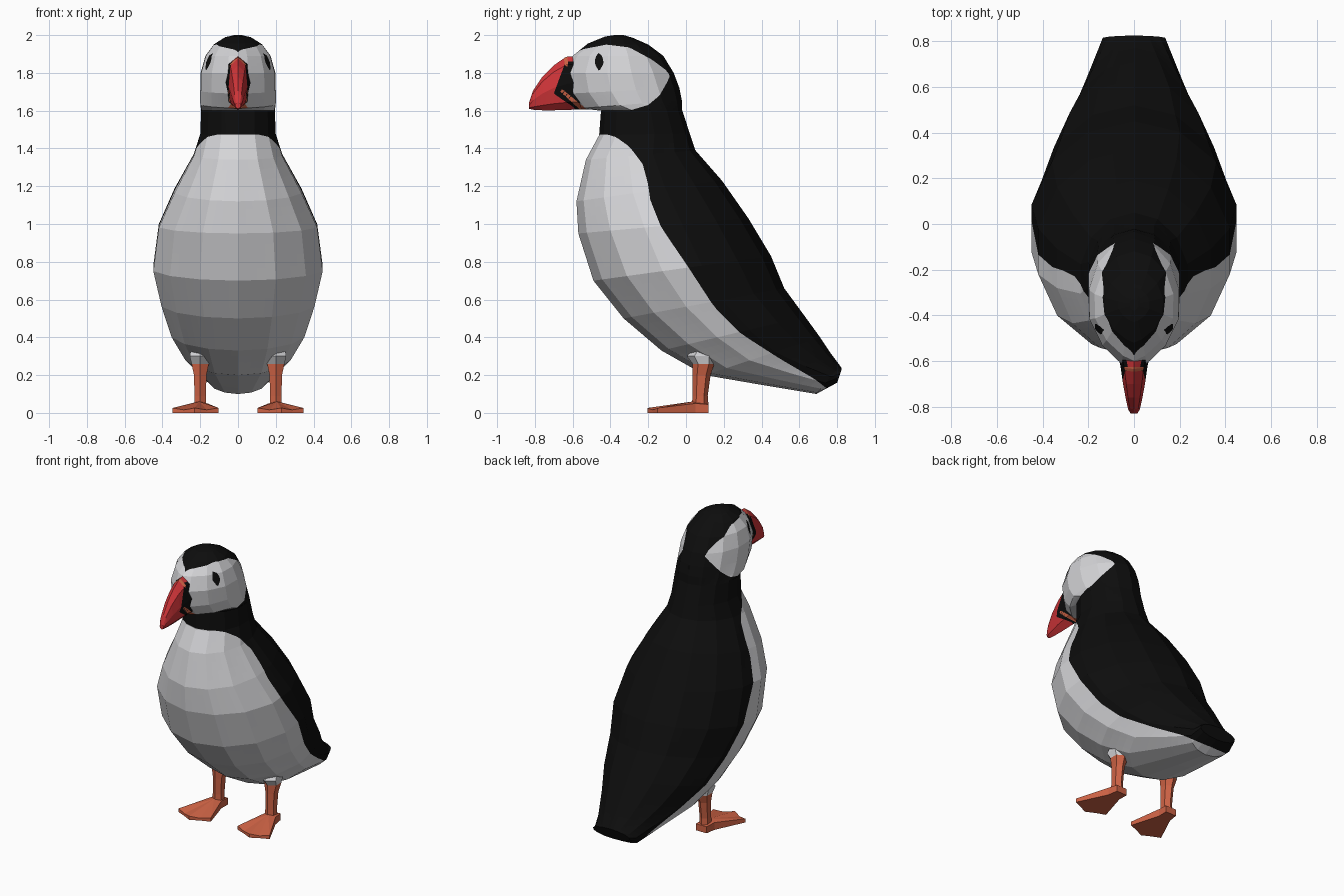
import bpy, bmesh, math
from mathutils import Vector

if "Cube" in bpy.data.objects:
    bpy.data.objects.remove(bpy.data.objects["Cube"])


def material(name, rgb):
    m = bpy.data.materials.new(name)
    m.diffuse_color = (*rgb, 1)
    m.use_nodes = True
    m.node_tree.nodes["Principled BSDF"].inputs["Base Color"].default_value = m.diffuse_color
    return m


MATS = [material("black feathers", (0.004, 0.004, 0.004)),
        material("white feathers", (0.66, 0.66, 0.68)),
        material("red beak", (0.62, 0.035, 0.04)),
        material("orange skin", (0.62, 0.125, 0.06))]
BLACK, WHITE, RED, ORANGE = range(4)


def signed_distance(p, poly):
    """Positive inside the (y, z) polygon, negative outside."""
    inside, best = False, 1e9
    for a, b in zip(poly, poly[1:] + poly[:1]):
        a, b = Vector(a), Vector(b)
        d = b - a
        t = max(0, min(1, (p - a).dot(d) / d.length_squared))
        best = min(best, (p - a - d * t).length)
        if (a.y > p.y) != (b.y > p.y) and p.x < a.x + d.x * (p.y - a.y) / d.y:
            inside = not inside
    return best if inside else -best


def paint(bm, poly, mat):
    """Cut the mesh along a side-view outline and colour the inside."""
    f = {v: signed_distance(Vector((v.co.y, v.co.z)), poly) for v in bm.verts}
    cut = []
    for e in list(bm.edges):
        a, b = e.verts
        if f[a] * f[b] < 0:
            cut.append(bmesh.utils.edge_split(e, a, f[a] / (f[a] - f[b]))[1])
    if cut:
        bmesh.ops.connect_verts(bm, verts=cut)
    for face in bm.faces:
        if sum(f.get(v, 0) for v in face.verts) > 0:
            face.material_index = mat


def finish(bm, name):
    me = bpy.data.meshes.new(name)
    bm.to_mesh(me)
    bm.free()
    for m in MATS:
        me.materials.append(m)
    ob = bpy.data.objects.new(name, me)
    bpy.context.collection.objects.link(ob)
    return ob


def loft(name, rings, sides, mat, patches=(), cuts=0, x0=0, taper=1,
         cap_start=True, cap_end=True):
    """Rings are (front y, front z, back y, back z, half width)."""
    bm = bmesh.new()
    loops = []
    for fy, fz, by, bz, w in rings:
        loop = []
        for i in range(sides):
            a = 2 * math.pi * i / sides
            c, s = math.cos(a), math.sin(a)
            sx = math.copysign(abs(s) ** (taper if c > 0 else 1), s)
            loop.append(bm.verts.new((x0 + w * sx,
                                      (fy + by) / 2 + (fy - by) / 2 * c,
                                      (fz + bz) / 2 + (fz - bz) / 2 * c)))
        loops.append(loop)
    for lo, hi in zip(loops, loops[1:]):
        for i in range(sides):
            j = (i + 1) % sides
            bm.faces.new((lo[i], lo[j], hi[j], hi[i]))
    if cap_start:
        bm.faces.new(loops[0])
    if cap_end:
        bm.faces.new(loops[-1])
    bmesh.ops.recalc_face_normals(bm, faces=bm.faces)
    if cuts:
        bmesh.ops.subdivide_edges(bm, edges=bm.edges[:], cuts=cuts,
                                  use_grid_fill=True)
    for face in bm.faces:
        face.material_index = mat
    for poly, m in patches:
        paint(bm, poly, m)
    return finish(bm, name)


# body: neck down to tail, with the white breast
breast = [(-0.9, 1.475), (-0.42, 1.475), (-0.37, 1.46), (-0.30, 1.41), (-0.23, 1.32),
          (-0.20, 1.21), (-0.19, 1.13), (-0.13, 0.98), (0, 0.79), (0.15, 0.56),
          (0.29, 0.42), (0.50, 0.285), (0.68, 0.18), (0.745, 0.13), (0.75, 0.0),
          (-0.9, 0.0)]
loft("body", [(-0.45, 1.60, -0.02, 1.60, 0.20),
              (-0.46, 1.47, 0.02, 1.48, 0.205),
              (-0.53, 1.34, 0.05, 1.39, 0.24),
              (-0.58, 1.12, 0.19, 1.23, 0.345),
              (-0.57, 0.95, 0.33, 1.03, 0.43),
              (-0.49, 0.70, 0.45, 0.83, 0.46),
              (-0.33, 0.50, 0.52, 0.66, 0.415),
              (-0.13, 0.33, 0.63, 0.51, 0.36),
              (0.10, 0.20, 0.71, 0.40, 0.285),
              (0.42, 0.145, 0.77, 0.31, 0.215),
              (0.69, 0.10, 0.815, 0.25, 0.16),
              (0.80, 0.16, 0.825, 0.235, 0.14)],
     14, BLACK, [(breast, WHITE)], cuts=3, cap_start=False)

# head: white cheeks, eyes and beak rim
cheek = [(-0.625, 1.88), (-0.55, 1.925), (-0.42, 1.95), (-0.30, 1.935), (-0.18, 1.87),
         (-0.10, 1.81), (-0.085, 1.785), (-0.10, 1.75), (-0.14, 1.68), (-0.20, 1.63),
         (-0.30, 1.60), (-0.42, 1.59), (-0.54, 1.59), (-0.545, 1.61), (-0.63, 1.72),
         (-0.635, 1.80)]
eye = [(-0.485, 1.86), (-0.475, 1.89), (-0.46, 1.91), (-0.445, 1.89), (-0.435, 1.86),
       (-0.445, 1.83), (-0.46, 1.81), (-0.475, 1.83)]
mouth_rim = [(-0.67, 1.705), (-0.655, 1.715), (-0.53, 1.61), (-0.53, 1.595), (-0.55, 1.595)]
brow_rim = [(-0.65, 1.90), (-0.627, 1.90), (-0.625, 1.83), (-0.64, 1.83)]
loft("head", [(-0.45, 1.60, -0.02, 1.60, 0.20),
              (-0.56, 1.612, -0.022, 1.655, 0.205),
              (-0.625, 1.69, -0.035, 1.72, 0.205),
              (-0.64, 1.80, -0.065, 1.80, 0.203),
              (-0.60, 1.89, -0.12, 1.89, 0.177),
              (-0.52, 1.955, -0.20, 1.95, 0.13),
              (-0.43, 1.992, -0.28, 1.985, 0.07),
              (-0.38, 2.0, -0.33, 2.0, 0.02)],
     14, BLACK, [(cheek, WHITE), (eye, BLACK), (mouth_rim, ORANGE)],
     cuts=4, taper=1.55, cap_start=False)

# beak: deep and narrow, with a dark base
base = [(-0.637, 1.86), (-0.70, 1.69), (-0.59, 1.615), (-0.57, 1.55), (-0.4, 1.55),
        (-0.4, 1.86)]
loft("beak", [(-0.57, 1.89, -0.50, 1.605, 0.08),
              (-0.635, 1.885, -0.60, 1.605, 0.06),
              (-0.70, 1.84, -0.70, 1.602, 0.048),
              (-0.76, 1.78, -0.76, 1.602, 0.037),
              (-0.81, 1.705, -0.81, 1.605, 0.026),
              (-0.83, 1.645, -0.83, 1.61, 0.015)],
     8, RED, [(base, BLACK), (mouth_rim, ORANGE), (brow_rim, ORANGE)], cuts=5)


# webbed foot: three toes fanned from the ankle
def foot(name, side):
    bm = bmesh.new()
    outline = [(-0.04, 0.12, 0.045), (-0.045, 0.05, 0.05), (-0.122, -0.15, 0.026),
               (-0.06, -0.175, 0.016), (0, -0.205, 0.026), (0.06, -0.175, 0.016),
               (0.122, -0.15, 0.026), (0.045, 0.05, 0.05), (0.04, 0.12, 0.045)]
    place = lambda x, y: side * (0.2 + x + 0.09 * (0.12 - y))
    low = [bm.verts.new((place(x, y), y, 0.005 * (y > 0))) for x, y, z in outline]
    top = [bm.verts.new((place(x, y), y, z)) for x, y, z in outline]
    ankle = bm.verts.new((side * 0.205, 0.035, 0.06))
    bm.faces.new(low)
    for v in low:
        v.co.z = 0
    for i in range(len(outline)):
        j = (i + 1) % len(outline)
        bm.faces.new((low[i], low[j], top[j], top[i]))
        bm.faces.new((top[i], top[j], ankle))
    bmesh.ops.recalc_face_normals(bm, faces=bm.faces)
    for f in bm.faces:
        f.material_index = ORANGE
    finish(bm, name)


for label, s in (("left", 1), ("right", -1)):
    foot(label + "_foot", s)
    loft(label + "_leg", [(0.03, 0.03, 0.12, 0.03, 0.037),
                          (0.035, 0.09, 0.115, 0.09, 0.035),
                          (0.035, 0.20, 0.13, 0.20, 0.038),
                          (0.035, 0.26, 0.15, 0.26, 0.053)],
         6, ORANGE, x0=0.2 * s)
    loft(label + "_thigh", [(0.035, 0.26, 0.15, 0.26, 0.053),
                            (0.005, 0.30, 0.16, 0.30, 0.064),
                            (0.07, 0.38, 0.16, 0.38, 0.05)],
         6, WHITE, x0=0.2 * s)
